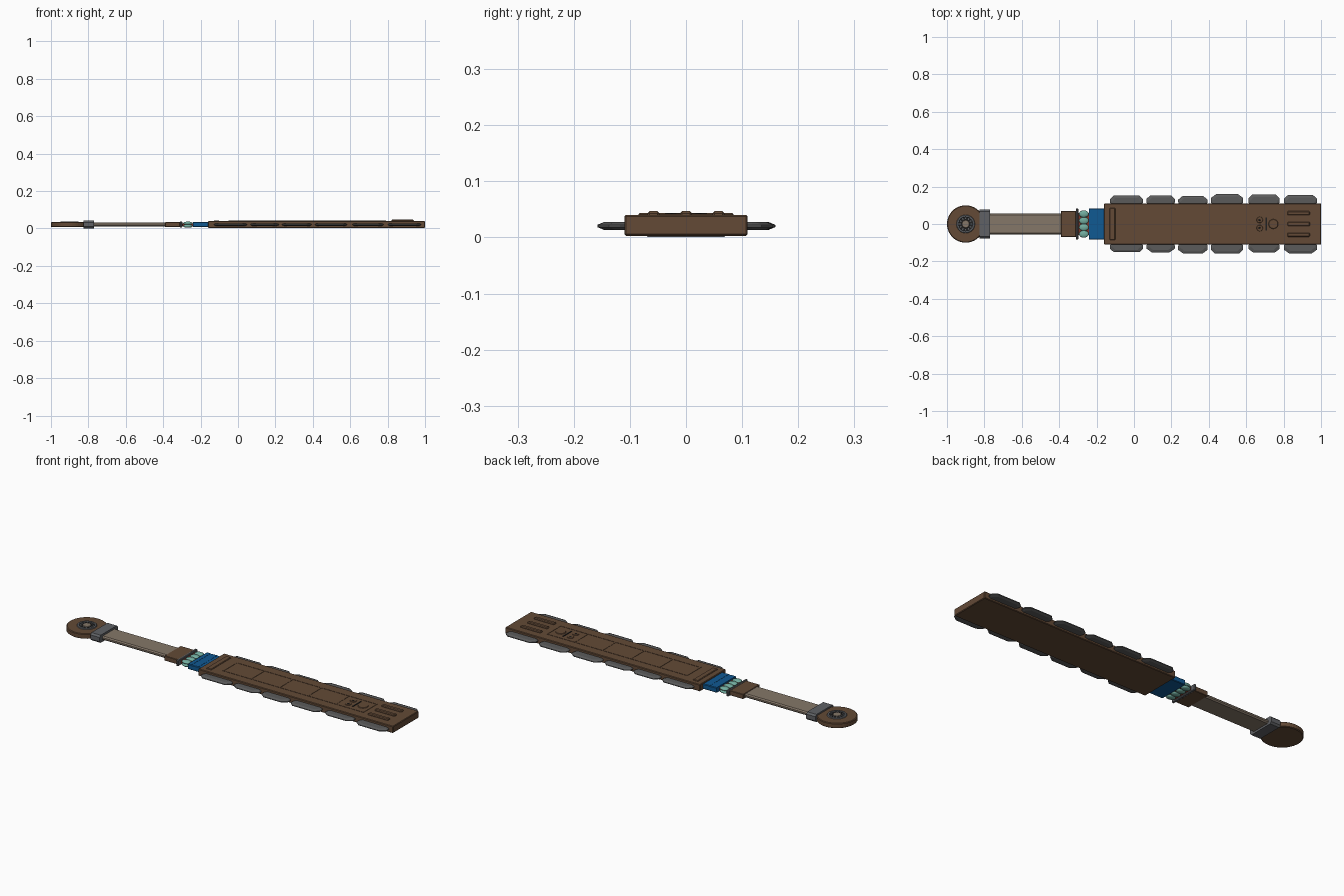
import bpy, bmesh, math, random
from mathutils import Matrix

if "Cube" in bpy.data.objects:
    bpy.data.objects.remove(bpy.data.objects["Cube"])

random.seed(4)


def mat(name, c):
    m = bpy.data.materials.new(name)
    m.diffuse_color = (*c, 1)
    m.use_nodes = True
    m.node_tree.nodes["Principled BSDF"].inputs["Base Color"].default_value = m.diffuse_color
    return m


WOOD = mat("brown_wood", (0.125, 0.068, 0.037))
GRIP = mat("taupe_leather", (0.235, 0.185, 0.14))
STONE = mat("dark_stone", (0.105, 0.105, 0.105))
STEEL = mat("grey_binding", (0.115, 0.12, 0.13))
BLUE = mat("blue_cloth", (0.005, 0.1, 0.29))
TEAL = mat("teal_beads", (0.17, 0.42, 0.35))
RED = mat("red_cord", (0.22, 0.04, 0.025))
BLACK = mat("black_inlay", (0.015, 0.015, 0.015))


def finish(name, bm, m, bevel=0, smooth=False):
    bmesh.ops.recalc_face_normals(bm, faces=bm.faces)
    me = bpy.data.meshes.new(name)
    for f in bm.faces:
        f.smooth = smooth
    bm.to_mesh(me)
    bm.free()
    ob = bpy.data.objects.new(name, me)
    bpy.context.collection.objects.link(ob)
    me.materials.append(m)
    if bevel:
        b = ob.modifiers.new("bevel", 'BEVEL')
        b.width = bevel
        b.segments = 1
    return ob


def box(name, x0, x1, y0, y1, z0, z1, m, bevel=0):
    bm = bmesh.new()
    bmesh.ops.create_cube(bm, size=1)
    for v in bm.verts:
        v.co = ((x0 + x1) / 2 + v.co.x * (x1 - x0),
                (y0 + y1) / 2 + v.co.y * (y1 - y0),
                (z0 + z1) / 2 + v.co.z * (z1 - z0))
    return finish(name, bm, m, bevel)


def loft(name, loops, m, cap=True, closed=False, bevel=0):
    bm = bmesh.new()
    rings = [[bm.verts.new(p) for p in lp] for lp in loops]
    pairs = list(zip(rings, rings[1:]))
    if closed:
        pairs.append((rings[-1], rings[0]))
    for a, b in pairs:
        for i in range(len(a)):
            j = (i + 1) % len(a)
            bm.faces.new((a[i], a[j], b[j], b[i]))
    if cap and not closed:
        bm.faces.new(rings[0])
        bm.faces.new(rings[-1])
    return finish(name, bm, m, bevel)


def circle(x, r, z, n=32, y=0):
    return [(x + r * math.cos(2 * math.pi * i / n), y + r * math.sin(2 * math.pi * i / n), z)
            for i in range(n)]


def oct_tube(name, x0, x1, hy, z0, z1, c, m):
    # bar along x with chamfered long edges
    sec = [(-hy, z0 + c), (-hy + c, z0), (hy - c, z0), (hy, z0 + c),
           (hy, z1 - c), (hy - c, z1), (-hy + c, z1), (-hy, z1 - c)]
    return loft(name, [[(x, y, z) for y, z in sec] for x in (x0, x1)], m)


# paddle body
box("paddle_body", -0.16, 1.0, -0.11, 0.11, 0.003, 0.04, WOOD, 0.003)

# raised frame and dividers on the top face
box("frame_side_left", -0.05, 0.79, 0.054, 0.06, 0.038, 0.0415, WOOD)
box("frame_side_right", -0.05, 0.79, -0.06, -0.054, 0.038, 0.0415, WOOD)
for i, x in enumerate((-0.05, 0.115, 0.285, 0.455, 0.62, 0.784)):
    box(f"frame_divider_{i}", x, x + 0.006, -0.06, 0.06, 0.038, 0.0415, WOOD)

# small carved face relief in the last panel
for i, (x, y, r) in enumerate(((0.672, 0.022, 0.018), (0.672, -0.022, 0.018), (0.745, 0.0, 0.028))):
    loft(f"carved_disc_{i}", [circle(x, r, 0.038, 16, y), circle(x, r * 0.85, 0.043, 16, y)], WOOD)
for i, y in enumerate((0.022, -0.022)):
    loft(f"carved_eye_{i}", [circle(0.672, 0.007, 0.042, 10, y), circle(0.672, 0.005, 0.0437, 10, y)], BLACK)
box("carved_mouth", 0.704, 0.710, -0.035, 0.035, 0.038, 0.0425, BLACK)

# raised bars at the tip and the crossbar near the handle
for i, y in enumerate((-0.058, 0, 0.058)):
    box(f"tip_bar_{i}", 0.82, 0.94, y - 0.011, y + 0.011, 0.036, 0.047, WOOD, 0.004)
box("base_crossbar", -0.13, -0.10, -0.085, 0.085, 0.036, 0.044, WOOD, 0.003)

# stone blades set along both edges
BLADES = ((-0.13, 0.05), (0.065, 0.22), (0.235, 0.395), (0.41, 0.585), (0.61, 0.78), (0.80, 0.98))
for side, s in (("left", 1), ("right", -1)):
    for i, (a, b) in enumerate(BLADES):
        tip = random.uniform(0.15, 0.161)
        k = random.uniform(0.02, 0.03)
        plan = [(a + 0.01, 0.095), (a, 0.118), (a, tip - 0.02), (a + k, tip),
                (b - k, tip), (b, tip - 0.02), (b, 0.118), (b - 0.01, 0.095)]
        cx = (a + b) / 2

        def ring(z, inset):
            f = 1 - inset / ((b - a) / 2)
            return [(cx + (x - cx) * f, s * (y - (inset if y > 0.12 else 0)), z) for x, y in plan]
        loft(f"stone_blade_{side}_{i}",
             [ring(0.0135, 0.013), ring(0.0185, 0.001), ring(0.0225, 0.001), ring(0.0275, 0.013)], STONE)

# blue cloth wrap
for i in range(4):
    x = -0.24 + i * 0.0205
    oct_tube(f"cloth_wrap_{i}", x, x + 0.0205, 0.083, 0.007, 0.035 - 0.001 * (i % 2), 0.003, BLUE)

# red cord core with two rows of teal beads
box("red_cord_core", -0.30, -0.235, -0.058, 0.058, 0.013, 0.027, RED)
for r, z in enumerate((0.013, 0.028)):
    for i in range(4):
        bm = bmesh.new()
        bmesh.ops.create_uvsphere(bm, u_segments=16, v_segments=8, radius=1)
        bmesh.ops.transform(bm, verts=bm.verts, matrix=Matrix.Translation((-0.268, -0.054 + i * 0.036, z))
                            @ Matrix.Diagonal((0.026, 0.0195, 0.009, 1)))
        finish(f"teal_bead_{r}_{i}", bm, TEAL, smooth=True)

# thin guard plate, wooden neck, leather grip, binding collar
box("guard_plate", -0.311, -0.298, -0.083, 0.083, 0.005, 0.037, STEEL, 0.003)
box("wooden_neck", -0.39, -0.31, -0.07, 0.07, 0.008, 0.034, WOOD, 0.002)
oct_tube("leather_grip", -0.79, -0.38, 0.055, 0.011, 0.031, 0.006, GRIP)
oct_tube("binding_collar", -0.825, -0.77, 0.077, 0.001, 0.042, 0.009, STEEL)

# disc pommel
loft("pommel_disc", [circle(-0.9, 0.096, 0.007, 40), circle(-0.9, 0.1, 0.01, 40),
                     circle(-0.9, 0.1, 0.031, 40), circle(-0.9, 0.096, 0.034, 40)], WOOD)

# pommel ornament: grey ring, black field, radiating pegs, pale hub
loft("pommel_ring", [circle(-0.9, 0.05, 0.033), circle(-0.9, 0.047, 0.038),
                     circle(-0.9, 0.039, 0.038), circle(-0.9, 0.036, 0.033)], STEEL, closed=True)
loft("pommel_inlay", [circle(-0.9, 0.04, 0.033), circle(-0.9, 0.04, 0.0355)], BLACK)
for i in range(12):
    p = box(f"pommel_peg_{i}", 0.026, 0.036, -0.003, 0.003, 0.035, 0.0375, STEEL)
    p.matrix_world = Matrix.Translation((-0.9, 0, 0)) @ Matrix.Rotation(i * math.pi / 6, 4, 'Z')
loft("pommel_hub", [circle(-0.9, 0.022, 0.034, 16), circle(-0.9, 0.019, 0.0375, 16)], GRIP)
